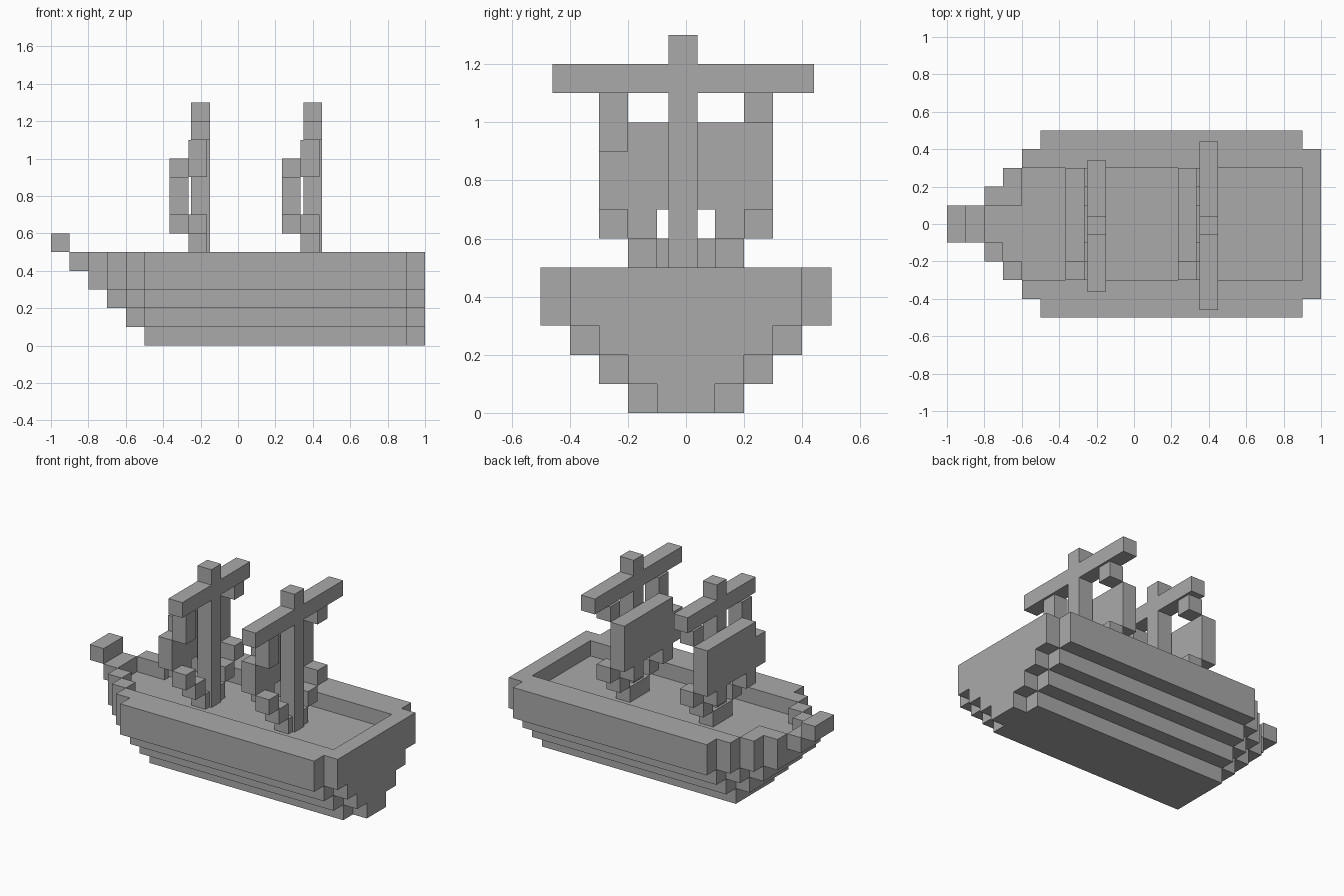
import bpy, bmesh, math
from mathutils import Vector

if "Cube" in bpy.data.objects:
    bpy.data.objects.remove(bpy.data.objects["Cube"])

CELL = 0.1
grey = bpy.data.materials.new("plain grey")
grey.diffuse_color = (0.4, 0.4, 0.4, 1)
grey.use_nodes = True
grey.node_tree.nodes["Principled BSDF"].inputs["Base Color"].default_value = grey.diffuse_color


def block(x0, x1, y0, y1, z0, z1):
    """Set of cube cells filling a box (in cell units)."""
    return {(x, y, z) for x in range(x0, x1) for y in range(y0, y1) for z in range(z0, z1)}


def build(name, cells, origin=(0, 0, 0)):
    """Make one object from the exposed faces of a set of cube cells."""
    bm = bmesh.new()
    for c in cells:
        for axis in range(3):
            for side in (0, 1):
                n = list(c)
                n[axis] += 1 if side else -1
                if tuple(n) in cells:
                    continue
                u, v = (axis + 1) % 3, (axis + 2) % 3
                corners = []
                for a, b in ((0, 0), (1, 0), (1, 1), (0, 1)):
                    p = Vector(c)
                    p[axis] += side
                    p[u] += a
                    p[v] += b
                    corners.append(bm.verts.new(p * CELL + Vector(origin)))
                bm.faces.new(corners if side else corners[::-1])
    bmesh.ops.remove_doubles(bm, verts=bm.verts, dist=1e-4)
    bmesh.ops.dissolve_limit(bm, angle_limit=math.radians(1), verts=bm.verts, edges=bm.edges)
    mesh = bpy.data.meshes.new(name)
    bm.to_mesh(mesh)
    bm.free()
    mesh.materials.append(grey)
    obj = bpy.data.objects.new(name, mesh)
    bpy.context.collection.objects.link(obj)
    return obj


def hull_layer(half, z):
    """Hull slice: stepped pointed bow, body, and a narrower stern."""
    cells = block(-5, 9, -half, half, z, z + 1) | block(9, 10, 1 - half, half - 1, z, z + 1)
    for i in range(1, half - 1):
        cells |= block(-5 - i, -4 - i, i - half, half - i, z, z + 1)
    return cells


# Hull: widening layers, with the deck sunk one cell below the gunwale
hull = set()
for z, half in enumerate((2, 3, 4, 5, 5)):
    hull |= hull_layer(half, z)
hull |= block(-9, -8, -1, 1, 4, 5)
hull -= block(-6, 9, -3, 3, 4, 5) | block(-7, -6, -2, 1, 4, 5) | block(-8, -7, -1, 1, 4, 5)
build("hull", hull)

# Bowsprit
build("bowsprit", block(-10, -9, -1, 1, 5, 6))

# Billowing sail: front panel, upper corners and stepped lower corners
sail = block(0, 1, -3, 3, 7, 10) - block(0, 1, -3, -2, 9, 10)
sail |= block(1, 2, -3, -2, 9, 11) | block(1, 2, 2, 3, 10, 11)
for side in (-1, 1):
    def strip(x, k, z):
        y = k if side > 0 else -k - 1
        return block(x, x + 1, y, y + 1, z, z + 1)
    sail |= strip(0, 1, 6)
    for k in range(3):
        sail |= strip(1, k, 4 + k)

# Two masts with yards and sails
for label, x, reach in (("fore", -0.2, 3), ("main", 0.4, 4)):
    mast = block(0, 1, 0, 1, 4, 13) | block(0, 1, -reach, reach + 1, 11, 12)
    build(label + "_mast_and_yard", mast, (x - 0.05, -0.06, 0))
    build(label + "_sail", sail, (x - 0.165, 0, 0))
